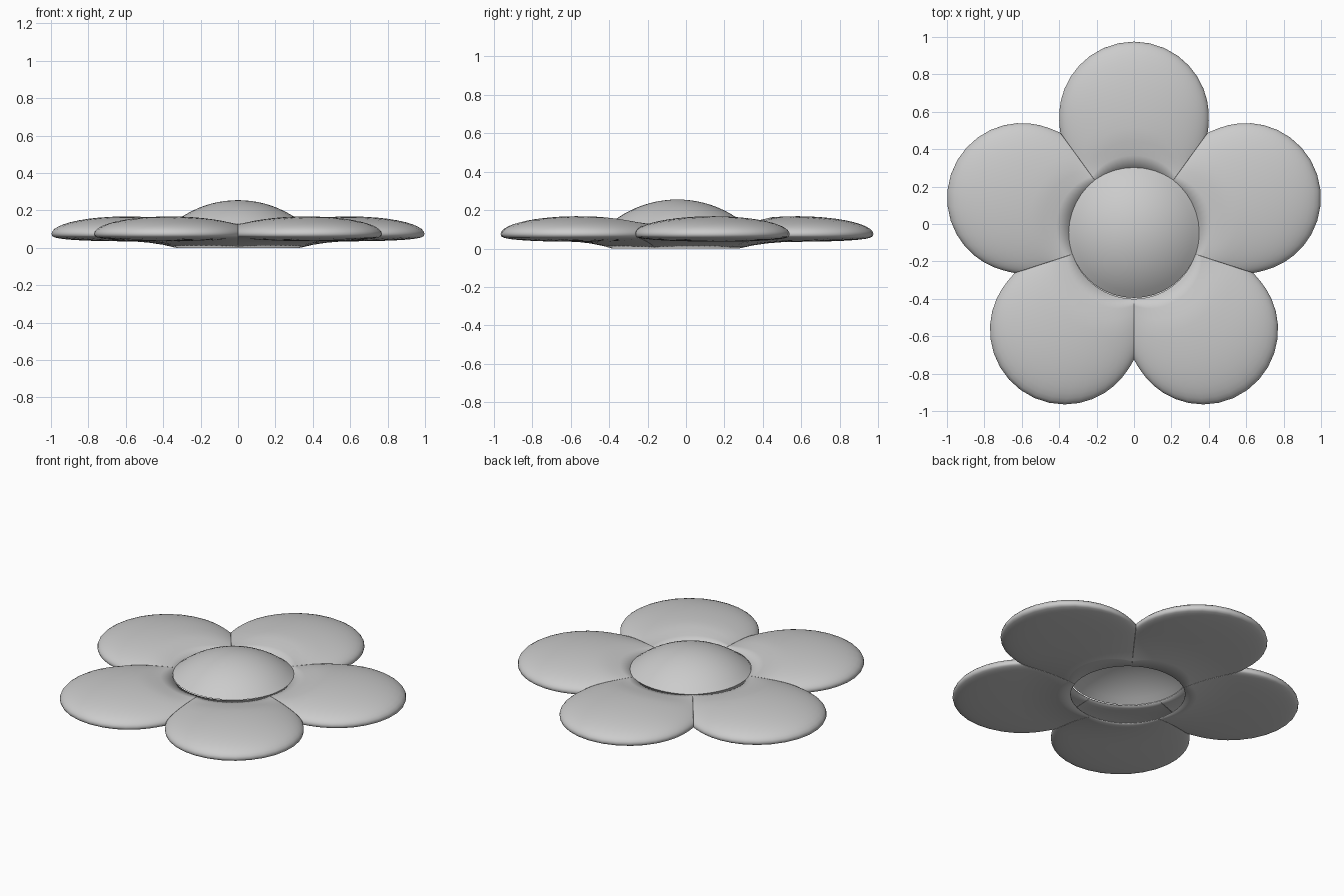
import bpy, bmesh
from math import sin, cos, pi, sqrt, radians

if "Cube" in bpy.data.objects:
    bpy.data.objects.remove(bpy.data.objects["Cube"])

grey = bpy.data.materials.new("plain_grey")
grey.use_nodes = True
grey.diffuse_color = (0.6, 0.6, 0.6, 1)
grey.node_tree.nodes["Principled BSDF"].inputs["Base Color"].default_value = (0.6, 0.6, 0.6, 1)

DIST, WIDTH, INNER = 0.63, 0.40, 0.50   # petal centre distance, radius, inward length
HOLE, RIM_Z = 0.33, 0.075


def grid_object(name, rows, location, closed=False):
    """Skin a list of equally long point rows with quads and shade it smooth."""
    bm = bmesh.new()
    grid = [[bm.verts.new(p) for p in row] for row in rows]
    pairs = list(zip(grid, grid[1:]))
    if closed:
        pairs.append((grid[-1], grid[0]))
    for a, b in pairs:
        for i in range(len(a) - 1):
            bm.faces.new((a[i], a[i + 1], b[i + 1], b[i]))
    bmesh.ops.remove_doubles(bm, verts=bm.verts, dist=1e-5)
    for f in bm.faces:
        f.smooth = True
    mesh = bpy.data.meshes.new(name)
    bm.to_mesh(mesh)
    bm.free()
    mesh.materials.append(grey)
    ob = bpy.data.objects.new(name, mesh)
    ob.location = location
    bpy.context.collection.objects.link(ob)
    return ob


def ease(t):
    t = min(max(t, 0), 1)
    return t * t * (3 - 2 * t)


def petal_edge(phi):
    """Distance from the flower axis to the petal outline."""
    def leave(a):
        A = (cos(phi) / a) ** 2 + (sin(phi) / WIDTH) ** 2
        B = cos(phi) * DIST / a ** 2
        return (B + sqrt(B * B - A * ((DIST / a) ** 2 - 1))) / A
    r = leave(WIDTH)
    return r if r * cos(phi) > DIST else leave(INNER)


def fullness(r, phi):
    """1 at the petal centre, 0 on its outline."""
    along = r * cos(phi) - DIST
    a = WIDTH if along > 0 else INNER
    return max(0, 1 - (along / a) ** 2 - (r * sin(phi) / WIDTH) ** 2)


def top_z(r, phi):
    z = RIM_Z + 0.093 * sqrt(fullness(r, phi))
    k = ease((r - 0.33) / 0.2)
    return 0.13 * (1 - k) + z * k


def bottom_z(r, phi):
    z = RIM_Z - 0.04 * fullness(r, phi) ** 0.3
    k = min(max((r - HOLE) / 0.3, 0), 1)
    return z * (1 - (1 - k) ** 2)


# petals: hollow wedges, each a top and an underside meeting at a round rim
STEPS = 14
for n in range(5):
    turn = pi / 2 + n * 2 * pi / 5
    rows = []
    for j in range(25):
        phi = radians(36) * sin((j / 12 - 1) * pi / 2)
        edge = petal_edge(phi)
        section = []
        for i in range(STEPS + 1):
            r = 0.345 + (edge - 0.345) * sin(i / STEPS * pi / 2)
            section.append((r, top_z(r, phi)))
        for i in range(STEPS - 1, -1, -1):
            r = HOLE + (edge - HOLE) * sin(i / STEPS * pi / 2)
            section.append((r, bottom_z(r, phi)))
        rows.append([(r * cos(phi + turn), r * sin(phi + turn), z) for r, z in section])
    petal = grid_object(f"petal_{n + 1}", rows, (0, -0.055, 0))
    lining = petal.modifiers.new("lining", "SOLIDIFY")
    lining.thickness = 0.005
    lining.offset = -1

# centre dome: open spherical cap
BALL, TOP, RADIUS = 0.5525, 0.255, 0.35
cap = []
for i in range(11):
    r = RADIUS * i / 10
    cap.append((r, TOP - BALL + sqrt(BALL ** 2 - r * r)))
rows = [[(r * cos(a), r * sin(a), z) for r, z in cap]
        for a in (k * 2 * pi / 40 for k in range(40))]
grid_object("centre_dome", rows, (0, -0.045, 0), closed=True)
